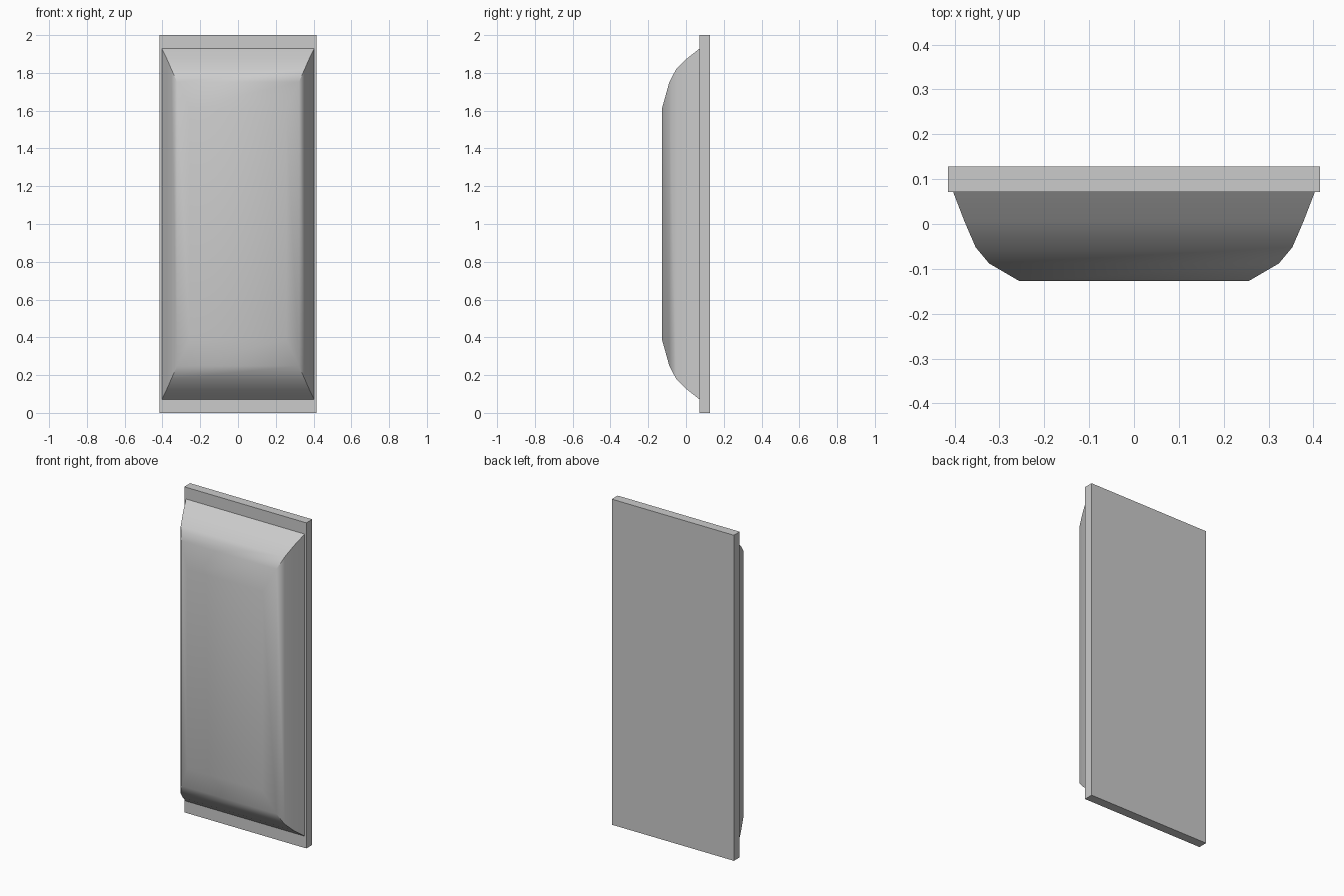
import bpy, bmesh, math

old = bpy.data.objects.get("Cube")
if old:
    bpy.data.objects.remove(old, do_unlink=True)

# Single plain grey
grey = bpy.data.materials.new("plain_grey")
grey.use_nodes = True
COLOUR = (0.6, 0.6, 0.6, 1)
grey.diffuse_color = COLOUR
grey.node_tree.nodes["Principled BSDF"].inputs["Base Color"].default_value = COLOUR


def stacked_panel(name, rings, smooth_angle=None):
    """Close a stack of upright rectangles given as (y, half width, half height)."""
    bm = bmesh.new()
    loops = []
    for y, w, h in rings:
        loops.append([bm.verts.new((sx * w, y, 1 + sz * h))
                      for sx, sz in ((-1, -1), (1, -1), (1, 1), (-1, 1))])
    for a, b in zip(loops, loops[1:]):
        for i in range(4):
            j = (i + 1) % 4
            bm.faces.new((a[i], a[j], b[j], b[i]))
    bm.faces.new(loops[0])
    bm.faces.new(loops[-1])
    bmesh.ops.recalc_face_normals(bm, faces=bm.faces)
    mesh = bpy.data.meshes.new(name)
    bm.to_mesh(mesh)
    bm.free()
    mesh.materials.append(grey)
    obj = bpy.data.objects.new(name, mesh)
    bpy.context.collection.objects.link(obj)
    if smooth_angle:
        bpy.ops.object.select_all(action="DESELECT")
        obj.select_set(True)
        bpy.context.view_layer.objects.active = obj
        bpy.ops.object.shade_smooth_by_angle(angle=math.radians(smooth_angle))
    return obj


# Flat slab at the back
stacked_panel("back_plate", [(0.128, 0.415, 1), (0.071, 0.415, 1)])

# Raised cushion with rounded shoulders
stacked_panel("front_cushion", [
    (0.071, 0.403, 0.928),
    (0.006, 0.378, 0.877),
    (-0.052, 0.353, 0.820),
    (-0.088, 0.323, 0.752),
    (-0.127, 0.256, 0.612),
], smooth_angle=45)
